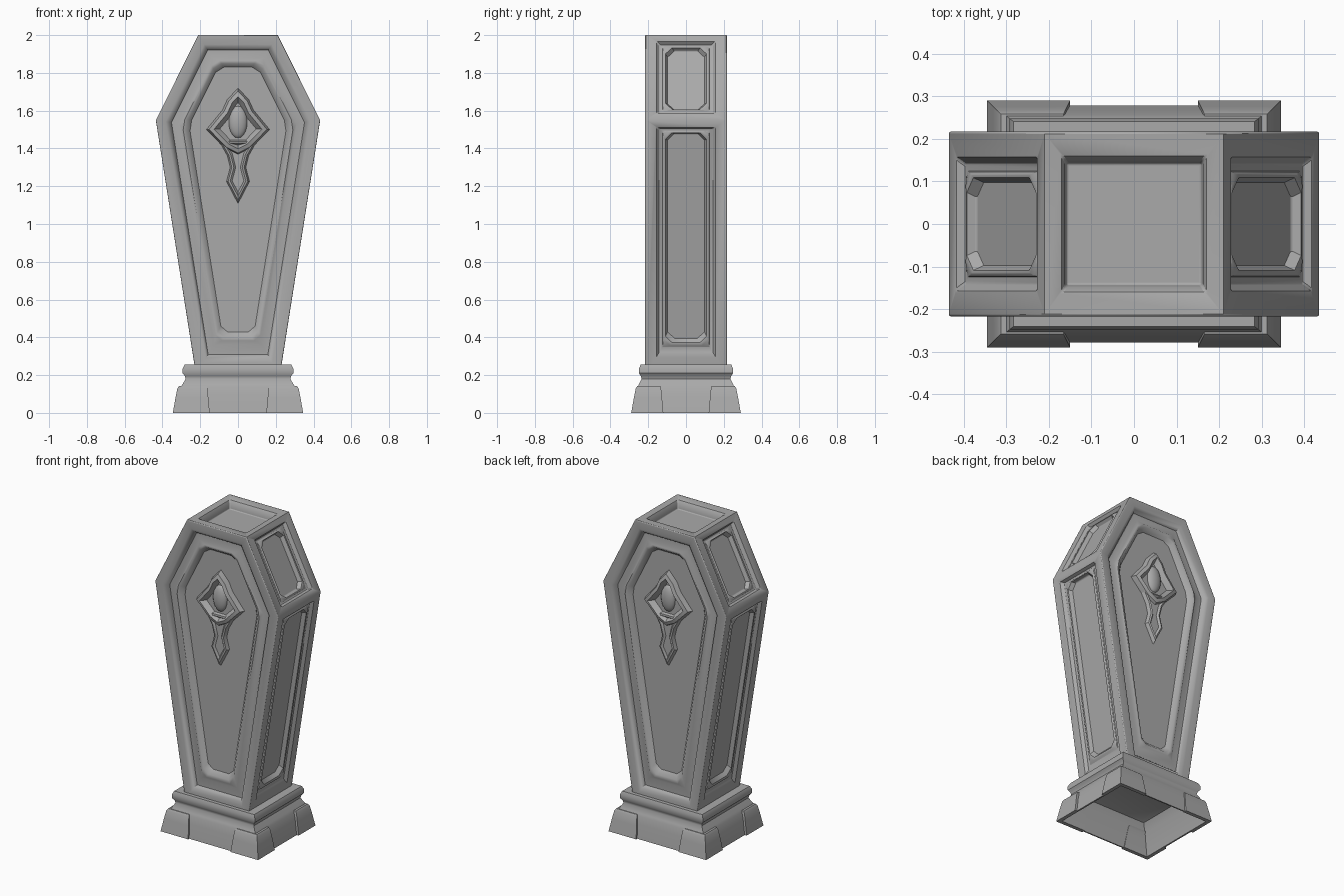
import bpy, bmesh, math
from mathutils import Vector, geometry

cube = bpy.data.objects.get("Cube")
if cube:
    bpy.data.objects.remove(cube, do_unlink=True)

stone = bpy.data.materials.new("grey_stone")
stone.use_nodes = True
GREY = (0.4, 0.4, 0.4, 1)
stone.diffuse_color = GREY
stone.node_tree.nodes["Principled BSDF"].inputs["Base Color"].default_value = GREY


def panel(bm, corners, levels, weights=None):
    """Nested rings inside an outline: (inset, corner cut, height), then a cap.
    Weights scale the inset of each edge."""
    n = geometry.normal(corners)
    count = len(corners)
    weights = weights or [1] * count
    previous = None
    for inset, cut, height in levels:
        ring = []
        for i, c in enumerate(corners):
            e1 = (c - corners[i - 1]).normalized()
            e2 = (corners[(i + 1) % count] - c).normalized()
            m1, m2 = n.cross(e1), n.cross(e2)
            d1, d2, k = inset * weights[i - 1], inset * weights[i], m1.dot(m2)
            p = c + (m1 * (d1 - k * d2) + m2 * (d2 - k * d1)) / (1 - k * k) + n * height
            ring.append(bm.verts.new(p - e1 * cut))
            ring.append(bm.verts.new(p + e2 * cut))
        if previous:
            for i in range(len(ring)):
                j = (i + 1) % len(ring)
                bm.faces.new((previous[i], previous[j], ring[j], ring[i]))
        previous = ring
    bm.faces.new(previous)


def finish(bm, name, bevel=0.0):
    bmesh.ops.remove_doubles(bm, verts=bm.verts, dist=0.0002)
    mesh = bpy.data.meshes.new(name)
    bm.to_mesh(mesh)
    bm.free()
    ob = bpy.data.objects.new(name, mesh)
    bpy.context.collection.objects.link(ob)
    mesh.materials.append(stone)
    smooth(ob)
    if bevel:
        mod = ob.modifiers.new("soft_edges", 'BEVEL')
        mod.width = bevel
        mod.segments = 3
        mod.limit_method = 'ANGLE'
        mod.angle_limit = math.radians(70)


def smooth(ob):
    bpy.ops.object.select_all(action='DESELECT')
    ob.select_set(True)
    bpy.context.view_layer.objects.active = ob
    bpy.ops.object.shade_smooth_by_angle(angle=math.radians(38))


# Coffin body: six-sided prism with sunken panels on every face
DEPTH = 0.217
outline = [(-0.222, 0.2), (0.222, 0.2), (0.435, 1.55),
           (0.21, 2.0), (-0.21, 2.0), (-0.435, 1.55)]
front = [Vector((x, -DEPTH, z)) for x, z in outline]
back = [Vector((x, DEPTH, z)) for x, z in outline]

face_levels = [(0, 0, 0), (0.05, 0, 0), (0.068, 0, -0.01), (0.08, 0, -0.03),
               (0.12, 0, -0.028), (0.135, 0.03, -0.016), (0.15, 0.03, -0.02),
               (0.17, 0.03, -0.045)]
side_levels = [(0, 0, 0), (0.06, 0, 0), (0.075, 0, -0.018), (0.092, 0, -0.02),
               (0.098, 0.035, -0.01), (0.108, 0.035, -0.012), (0.12, 0.035, -0.035)]
mouth_levels = [(0, 0, 0), (0.05, 0, -0.004), (0.06, 0, -0.02), (0.064, 0, -0.055)]


def end_weight(corner):
    return 1.6 if corner.z < 1 else 0.65


bm = bmesh.new()
panel(bm, front, face_levels, [1.35, 1, 1, 1, 1, 1])
panel(bm, back[::-1], face_levels, [1, 1, 1, 1, 1.35, 1])
for i in range(len(outline)):
    j = (i + 1) % len(outline)
    quad = [front[j], front[i], back[i], back[j]]
    if i == 0:
        panel(bm, quad, [(0, 0, 0)])
    elif i == 3:
        panel(bm, quad, mouth_levels, [1.15, 0.8, 1.15, 0.8])
    else:
        panel(bm, quad, side_levels, [1, end_weight(front[i]), 1, end_weight(front[j])])
finish(bm, "coffin_body", 0.01)


# Ornaments on the front and back panels
def ornament(name, half, levels, side):
    points = half[::-1] + [(-x, z) for x, z in half if x > 0]
    bm = bmesh.new()
    panel(bm, [Vector((x * side, -0.172 * side, z)) for x, z in points], levels)
    finish(bm, name)


diamond = [(0, 1.725), (0.06, 1.66), (0.085, 1.605), (0.172, 1.5), (0.07, 1.395), (0, 1.36)]
stem = [(0.11, 1.45), (0.06, 1.36), (0.045, 1.3), (0.065, 1.225), (0, 1.1)]
for label, side in (("front", 1), ("back", -1)):
    ornament(label + "_diamond_rim", diamond,
             [(0, 0, -0.01), (0.014, 0, 0.03), (0.034, 0, 0.038), (0.056, 0, 0.006)], side)
    ornament(label + "_pendant", stem,
             [(0, 0, -0.01), (0.012, 0, 0.022), (0.022, 0, 0.026), (0.032, 0, 0.014)], side)
    bpy.ops.mesh.primitive_uv_sphere_add(segments=16, ring_count=10, radius=1,
                                         location=(0, -0.175 * side, 1.54))
    boss = bpy.context.object
    boss.name = label + "_boss"
    boss.scale = (0.05, 0.03, 0.085)
    boss.data.materials.append(stone)
    smooth(boss)

# Stepped plinth, a thin shell that is hollow underneath
W, D = 0.345, 0.29
foot_print = [Vector((-W, -D, 0)), Vector((W, -D, 0)), Vector((W, D, 0)), Vector((-W, D, 0))]
plinth_weights = [0.8, 1, 0.8, 1]
bm = bmesh.new()
panel(bm, foot_print, [(0.014, 0, 0), (0.03, 0, 0.09), (0.042, 0, 0.135), (0.05, 0, 0.15),
                       (0.068, 0, 0.18), (0.064, 0, 0.195), (0.052, 0, 0.21),
                       (0.052, 0, 0.235), (0.062, 0, 0.255)], plinth_weights)
panel(bm, foot_print[::-1], [(0.014, 0, 0), (0.024, 0, 0), (0.06, 0, -0.14),
                             (0.085, 0, -0.185), (0.12, 0, -0.197)], plinth_weights)
finish(bm, "plinth")

# Raised corner blocks of the plinth, leaning in with the skirt
T = 0.024
corner = [(W, D), (W - 0.195, D), (W - 0.195, D - T),
          (W - T, D - T), (W - T, D - 0.17), (W, D - 0.17)]
lean = [1, 0.5, -1, -1, 0.5, 1]
for sx, x_name in ((1, "left"), (-1, "right")):
    for sy, y_name in ((-1, "front"), (1, "back")):
        pts = [Vector((x * sx, y * sy, 0)) for x, y in corner]
        edge_lean = lean
        if sx * sy < 0:
            pts.reverse()
            edge_lean = lean[-2::-1] + lean[-1:]
        bm = bmesh.new()
        panel(bm, pts, [(0, 0, 0), (0.014, 0, 0.08), (0.024, 0, 0.13), (0.032, 0, 0.142)],
              edge_lean)
        panel(bm, pts[::-1], [(0, 0, 0)])
        finish(bm, y_name + "_" + x_name + "_corner_block")
